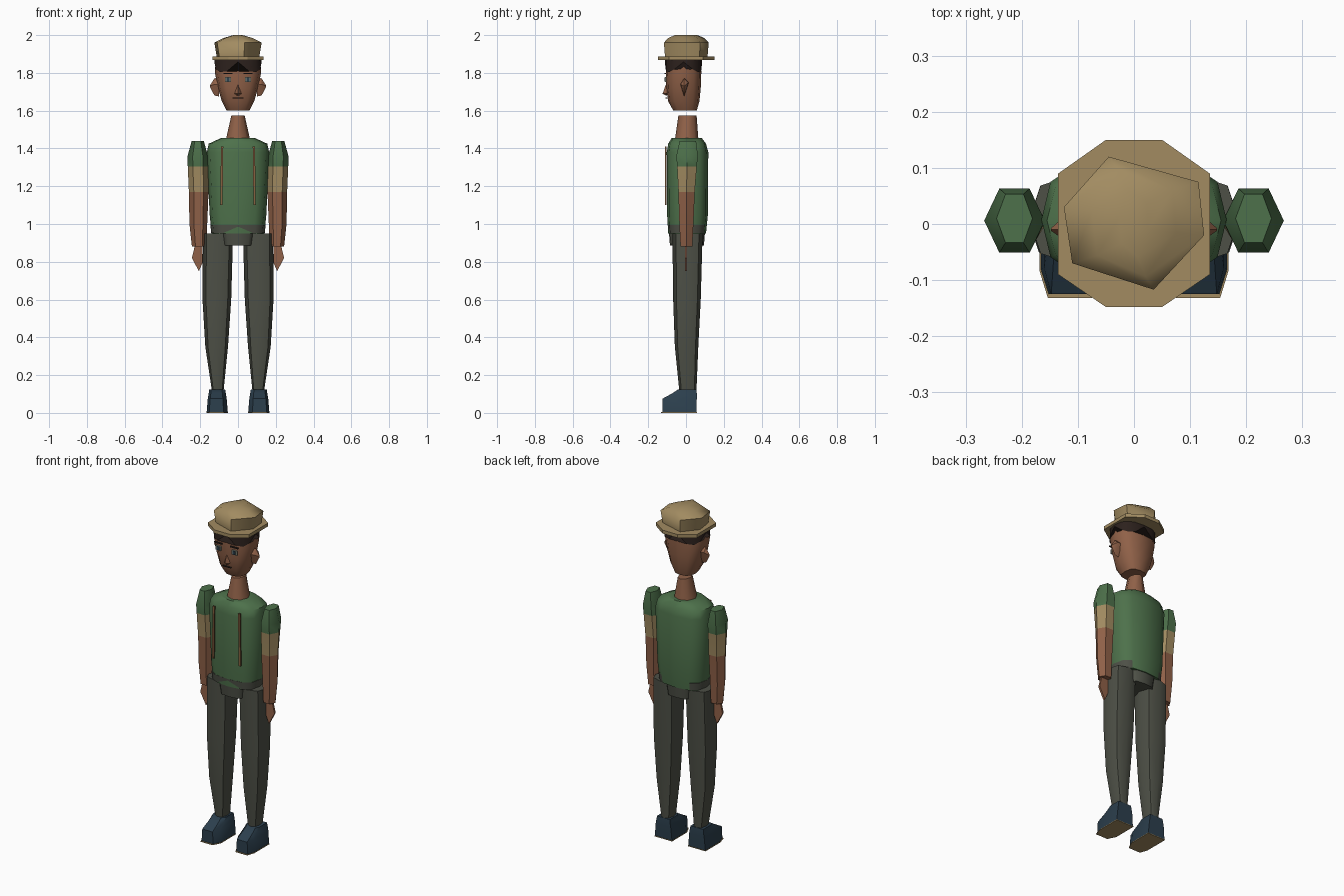
import bpy, bmesh, math

cube = bpy.data.objects.get("Cube")
if cube:
    bpy.data.objects.remove(cube, do_unlink=True)


def material(name, rgb):
    m = bpy.data.materials.new(name)
    m.use_nodes = True
    m.diffuse_color = (*rgb, 1)
    bsdf = next(n for n in m.node_tree.nodes if n.type == 'BSDF_PRINCIPLED')
    bsdf.inputs["Base Color"].default_value = (*rgb, 1)
    bsdf.inputs["Roughness"].default_value = 0.9
    return m


SKIN = material("brown skin", (0.28, 0.12, 0.065))
TAN = material("tan cloth", (0.36, 0.26, 0.12))
GREEN = material("green shirt", (0.075, 0.165, 0.07))
GREY = material("grey trousers", (0.075, 0.08, 0.062))
NAVY = material("navy shoe", (0.025, 0.05, 0.075))
HAIR = material("dark hair", (0.025, 0.015, 0.012))
EYE = material("pale eye", (0.28, 0.3, 0.24))
LEATHER = material("leather strap", (0.24, 0.12, 0.05))


def loft(name, rings, mats, angle=50):
    """Skin rings of 3D points; mats holds one material per band."""
    bm = bmesh.new()
    slots = list(dict.fromkeys(mats))
    band = lambda i: slots.index(mats[min(i, len(mats) - 1)])
    vs = [[bm.verts.new(p) for p in ring] for ring in rings]
    n = len(vs[0])
    for i, (a, b) in enumerate(zip(vs, vs[1:])):
        for k in range(n):
            j = (k + 1) % n
            bm.faces.new((a[k], a[j], b[j], b[k])).material_index = band(i)
    bm.faces.new(vs[0]).material_index = band(0)
    bm.faces.new(vs[-1]).material_index = band(len(rings))
    bmesh.ops.recalc_face_normals(bm, faces=bm.faces)
    mesh = bpy.data.meshes.new(name)
    bm.to_mesh(mesh)
    bm.free()
    for m in slots:
        mesh.materials.append(m)
    ob = bpy.data.objects.new(name, mesh)
    bpy.context.collection.objects.link(ob)
    bpy.ops.object.select_all(action='DESELECT')
    ob.select_set(True)
    bpy.context.view_layer.objects.active = ob
    bpy.ops.object.shade_smooth_by_angle(angle=math.radians(angle))
    return ob


def oval(z, cx, cy, rx, ry, n=12, e=2.0, turn=0.0):
    """Rounded ring; a higher e makes it squarer."""
    power = lambda t: math.copysign(abs(t) ** (2 / e), t)
    angles = [(k + turn) * math.tau / n for k in range(n)]
    return [(cx + rx * power(math.cos(a)), cy + ry * power(math.sin(a)), z) for a in angles]


def rect(z, x0, x1, y0, y1):
    return [(x0, y0, z), (x1, y0, z), (x1, y1, z), (x0, y1, z)]


def box(name, x0, x1, y0, y1, z0, z1, mat):
    return loft(name, [rect(z0, x0, x1, y0, y1), rect(z1, x0, x1, y0, y1)], [mat], 30)


# Torso, neck and hips
torso = [(0.95, .006, .14, .10), (1.05, .008, .15, .108), (1.38, .008, .165, .11),
         (1.425, .006, .155, .10), (1.455, .004, .09, .08)]
loft("shirt_torso", [oval(z, 0, cy, rx, ry, 12, 2.8) for z, cy, rx, ry in torso], [GREEN])
loft("neck", [oval(1.43, 0, .003, .068, .064, 8), oval(1.575, 0, .008, .035, .048, 8)], [SKIN])
loft("hips", [oval(.885, 0, .005, .075, .09, 12, 4), oval(.95, 0, .005, .085, .095, 12, 4),
              oval(.952, 0, .005, .142, .098, 12, 3), oval(.995, 0, .005, .146, .102, 12, 3)], [GREY])

# Head with narrow chin
head = [(1.6, -.005, .06, .062), (1.65, -.012, .086, .083), (1.72, -.013, .106, .091),
        (1.8, -.013, .122, .094), (1.88, -.013, .118, .092)]
loft("head", [oval(z, 0, cy, rx, ry, 12, 2.6) for z, cy, rx, ry in head], [SKIN])

# Hair dips at the four corners and lifts over the forehead, temples and nape
hair_low = [(x, y, 1.858 - .055 * abs(math.sin(2 * math.atan2(y + .013, x))))
            for x, y, _ in oval(0, 0, -.013, .125, .099, 16, 2.6)]
loft("hair", [hair_low, oval(1.878, 0, -.013, .123, .097, 16, 2.6)], [HAIR])

# Cap: octagonal brim and a skewed six-sided crown
brim = [(.135, -.09), (.135, .09), (.05, .15), (-.05, .15),
        (-.135, .09), (-.135, -.09), (-.05, -.148), (.05, -.148)]
loft("cap_brim", [[(x, y, z) for x, y in brim] for z in (1.868, 1.888)], [TAN], 30)
crown = [(-.045, .12), (.115, .075), (.125, -.02), (.035, -.117), (-.11, -.07), (-.125, .03)]
crown_levels = [(1.885, .9, .95), (1.96, 1, 1), (1.985, .6, .8), (2.0, .2, .5)]
loft("cap_crown", [[(x * sx, y * sy, z) for x, y in crown] for z, sx, sy in crown_levels], [TAN])

# Nose and mouth
loft("nose", [[(-.004, -.1, 1.735), (.004, -.1, 1.735), (0, -.108, 1.735)],
              [(-.018, -.1, 1.69), (.018, -.1, 1.69), (0, -.124, 1.69)],
              [(-.006, -.1, 1.68), (.006, -.1, 1.68), (0, -.106, 1.68)]], [SKIN], 20)
box("mouth", -.028, .028, -.108, -.1, 1.664, 1.669, HAIR)

for side, s in (("left", 1), ("right", -1)):
    # Eye, pupil, brow and pointed ear
    box(side + "_eye", s * .036, s * .07, -.111, -.103, 1.752, 1.778, EYE)
    box(side + "_pupil", s * .045, s * .061, -.114, -.107, 1.754, 1.776, NAVY)
    box(side + "_brow", s * .028, s * .078, -.114, -.106, 1.793, 1.8, HAIR)
    loft(side + "_ear", [[(s * x, -.01 + dy * f, 1.73 + dz * f)
                          for dy, dz in ((-.02, .01), (0, .045), (.025, .02), (0, -.055))]
                         for x, f in ((.1, 1), (.125, .9), (.148, .1))], [SKIN], 30)

    # Arm: green sleeve, tan cuff, bare forearm
    arm = [(1.44, .213, .01, .032, .05), (1.36, .213, .006, .054, .066), (1.305, .212, .005, .054, .06),
           (1.17, .208, .003, .052, .05), (1.0, .21, .002, .047, .043), (.88, .206, .002, .038, .036)]
    loft(side + "_arm", [oval(z, s * cx, cy, rx, ry, 6) for z, cx, cy, rx, ry in arm],
         [GREEN, GREEN, TAN, SKIN, SKIN])

    # Flat, mitten-like hand
    outline = [(.188, .9), (.225, .9), (.244, .82), (.207, .75), (.188, .795)]
    loft(side + "_hand", [[(s * x, y, z) for x, z in outline] for y in (-.006, .006)], [SKIN], 30)

    # Thin strap down the shirt front
    loft(side + "_strap", [rect(1.1, s * .082, s * .094, -.111, -.102),
                           rect(1.41, s * .078, s * .09, -.111, -.102)], [LEATHER], 30)

    # Tapered trouser leg
    leg = [(.95, .106, .008, .08, .08), (.6, .112, .005, .076, .073),
           (.35, .113, .003, .06, .062), (.11, .107, .01, .03, .045)]
    loft(side + "_trouser_leg", [oval(z, s * cx, cy, rx, ry, 8, 2.5)
                                 for z, cx, cy, rx, ry in leg], [GREY])

    # Shoe with low toe, on a thin sole
    def shoe_ring(z, half, toe, heel):
        mid = toe * .75 + heel * .25
        pts = [(-1, heel), (1, heel), (1, mid), (.75, toe), (-.6, toe), (-1, mid)]
        return [(s * (.11 + half * u), y, z) for u, y in pts]
    loft(side + "_shoe", [shoe_ring(.004, .056, -.125, .055), shoe_ring(.075, .05, -.125, .057),
                          shoe_ring(.105, .045, -.07, .057), shoe_ring(.125, .042, -.04, .055)], [NAVY], 40)
    loft(side + "_sole", [shoe_ring(0, .058, -.132, .057), shoe_ring(.004, .058, -.132, .057)], [TAN], 30)
